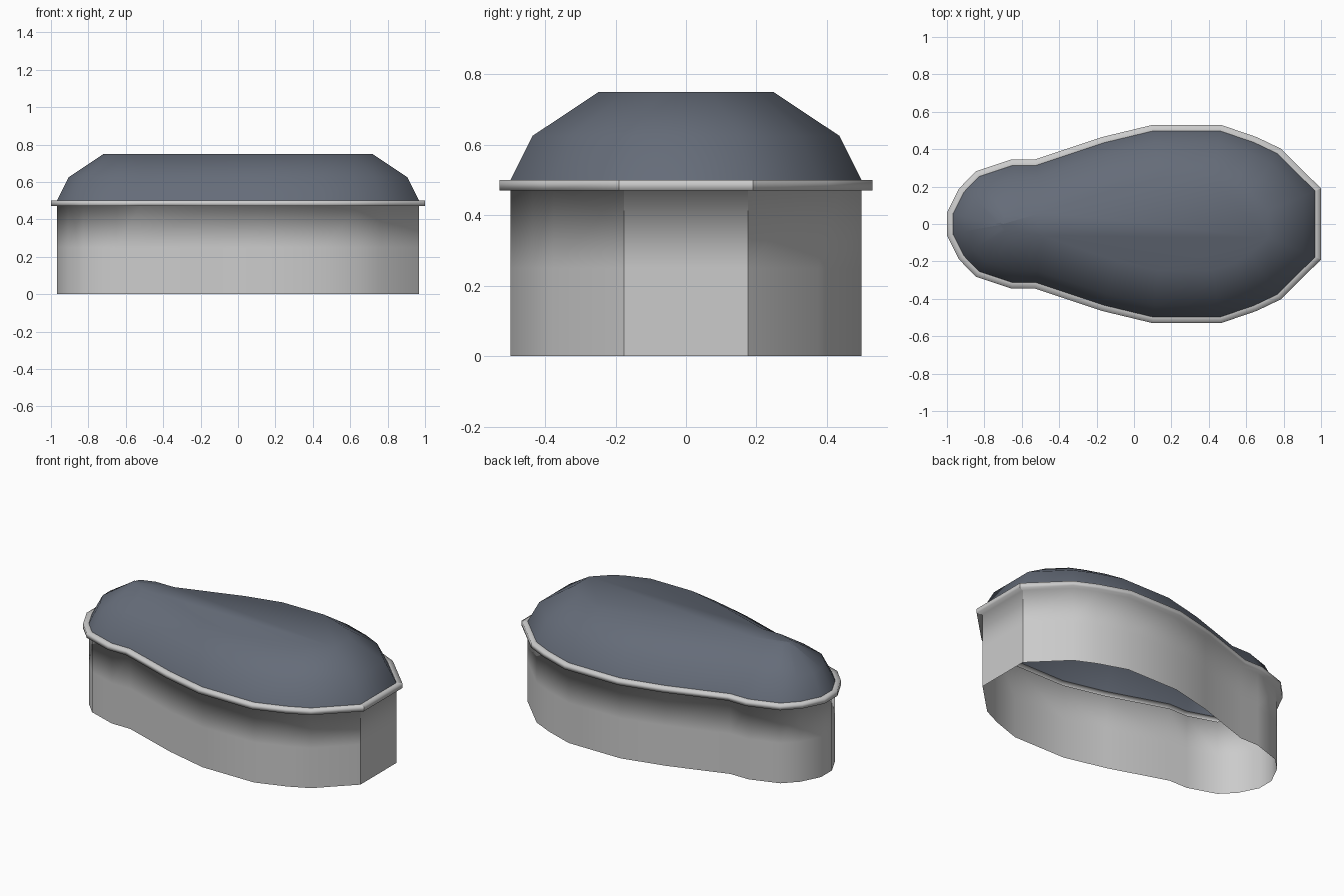
import bpy, bmesh
from mathutils import Vector

if "Cube" in bpy.data.objects:
    bpy.data.objects.remove(bpy.data.objects["Cube"])

# Half outline of the rim (+y side, left end to right end), mirrored to a closed loop
half = [(-1.0, 0.062), (-0.935, 0.19), (-0.845, 0.282), (-0.655, 0.345), (-0.53, 0.345),
        (-0.17, 0.465), (0.10, 0.53), (0.465, 0.53), (0.655, 0.465), (0.785, 0.403), (1.0, 0.19)]
loop = [Vector((x, -y)) for x, y in half] + [Vector(p) for p in reversed(half)]
N = len(loop)


def inset(pts, d):
    """Offset a counter-clockwise loop inward by d with mitred corners."""
    out = []
    for i, p in enumerate(pts):
        a = (p - pts[i - 1]).normalized()
        b = (pts[(i + 1) % N] - p).normalized()
        na, nb = Vector((-a.y, a.x)), Vector((-b.y, b.x))
        m = na + nb
        out.append(p + m * (d * 2 / m.length_squared))
    return out


def shell(name, profile, cap=False, sharp=()):
    """Stack outline rings given as (inset, z) and bridge them into a skin."""
    bm = bmesh.new()
    rings = [[bm.verts.new((p.x, p.y, z)) for p in inset(loop, d)] for d, z in profile]
    for lo, hi in zip(rings, rings[1:]):
        for i in range(N):
            j = (i + 1) % N
            bm.faces.new((lo[i], lo[j], hi[j], hi[i])).smooth = True
        for i in sharp:
            bm.edges.get((lo[i], hi[i])).smooth = False
    if cap:
        bm.faces.new(rings[-1]).smooth = True
    me = bpy.data.meshes.new(name)
    bm.to_mesh(me)
    bm.free()
    ob = bpy.data.objects.new(name, me)
    bpy.context.collection.objects.link(ob)
    return ob


W = 0.032  # rim overhang
last = len(half) - 1

# Open-bottomed wall flowing into the projecting rim, crisp at the blunt end
shell("wall_and_rim", [(W, 0), (W, 0.25), (W, 0.47), (0, 0.47), (0, 0.5), (W, 0.5)],
      sharp=(last, last + 1))

# Two-slope roof with a flat top
roof = shell("roof", [(W, 0.5), (W + 0.062, 0.625), (W + 0.25, 0.75)], cap=True)
mat = bpy.data.materials.new("slate")
mat.diffuse_color = (0.13, 0.15, 0.19, 1)
mat.use_nodes = True
mat.node_tree.nodes["Principled BSDF"].inputs["Base Color"].default_value = mat.diffuse_color
roof.data.materials.append(mat)
